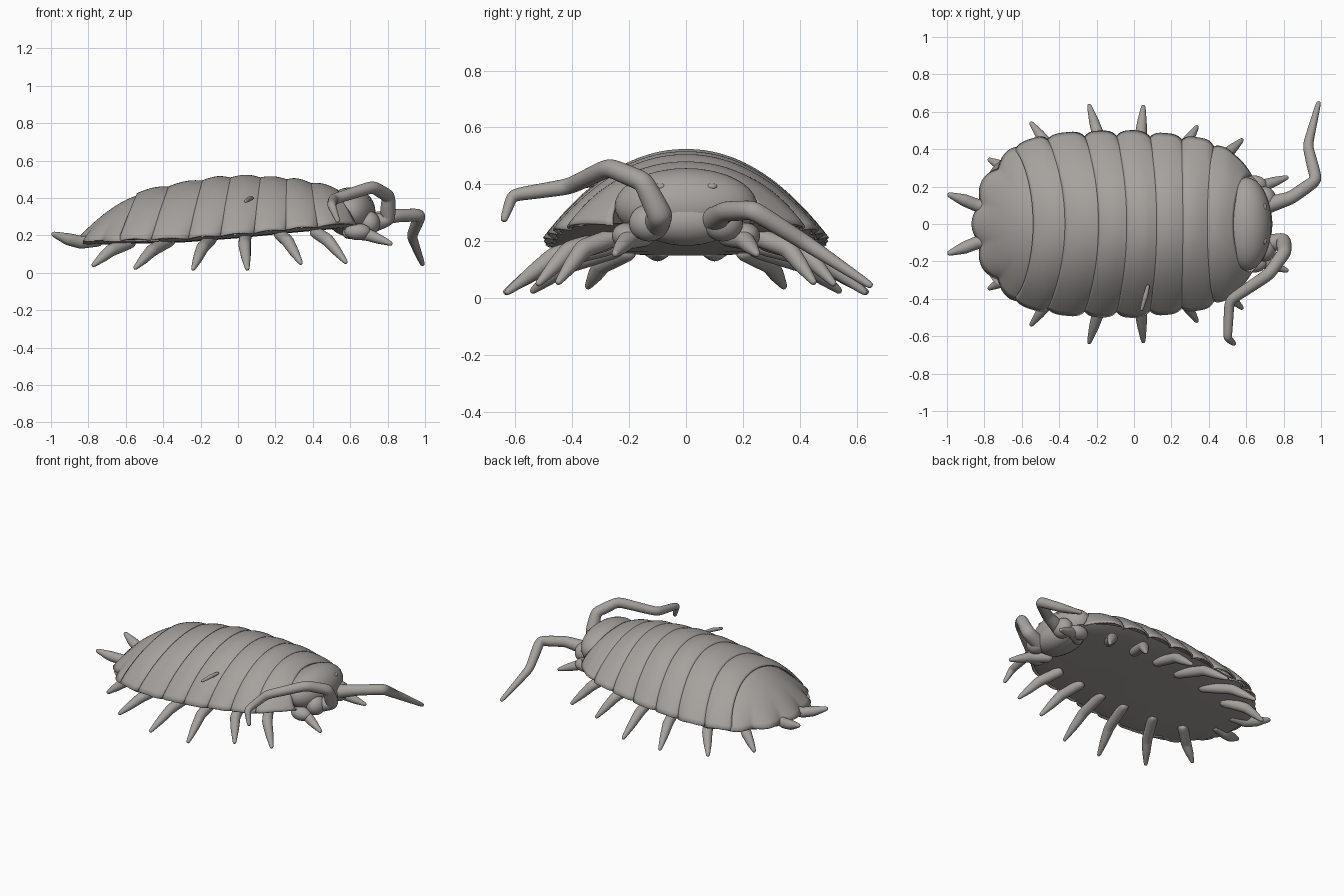
import bpy, bmesh, math
from mathutils import Vector

if "Cube" in bpy.data.objects:
    bpy.data.objects.remove(bpy.data.objects["Cube"])


def material(name, col):
    m = bpy.data.materials.new(name)
    m.diffuse_color = (*col, 1)
    m.use_nodes = True
    m.node_tree.nodes["Principled BSDF"].inputs["Base Color"].default_value = m.diffuse_color
    return m


GREY = material("warm grey", (0.38, 0.36, 0.34))


def finish(bm, name, subsurf=0, thick=0):
    bmesh.ops.recalc_face_normals(bm, faces=bm.faces)
    for f in bm.faces:
        f.smooth = True
    me = bpy.data.meshes.new(name)
    bm.to_mesh(me)
    bm.free()
    ob = bpy.data.objects.new(name, me)
    bpy.context.collection.objects.link(ob)
    me.materials.append(GREY)
    if thick:
        s = ob.modifiers.new("thickness", 'SOLIDIFY')
        s.thickness = thick
        s.offset = 0
    if subsurf:
        ob.modifiers.new("smooth", 'SUBSURF').levels = subsurf
    return ob


def lerp_table(table, x):
    if x <= table[0][0]:
        return table[0][1]
    for (a, va), (b, vb) in zip(table, table[1:]):
        if x <= b:
            return va + (vb - va) * (x - a) / (b - a)
    return table[-1][1]


def half_width(x):
    return lerp_table([(-.87, .05), (-.83, .2), (-.75, .33), (-.65, .42), (-.48, .475), (-.3, .493),
                       (0, .498), (.25, .475), (.4, .45), (.5, .40), (.58, .33), (.66, .24)], x)


def top(x):
    return lerp_table([(-.85, .17), (-.65, .375), (-.56, .418), (-.42, .45), (-.25, .483),
                       (-.1, .505), (.06, .512), (.3, .495), (.45, .465), (.6, .43)], x)


def rim(x):
    return lerp_table([(-.8, .168), (-.3, .18), (0, .203), (.3, .233), (.6, .26)], x)


def grid(name, fn, nu, nv, **kw):
    bm = bmesh.new()
    rows = [[bm.verts.new(fn(i / nu, j / nv)) for j in range(nv + 1)] for i in range(nu + 1)]
    for a, b in zip(rows, rows[1:]):
        for j in range(nv):
            bm.faces.new((a[j], a[j + 1], b[j + 1], b[j]))
    bmesh.ops.remove_doubles(bm, verts=bm.verts, dist=1e-5)
    return finish(bm, name, **kw)


def tube(name, pts, radii, sides=8):
    joints = [Vector(p) for p in pts]
    # extra rings near each joint keep the bends crisp
    pts, rad = [joints[0]], [radii[0]]
    for a, b, ra, rb in zip(joints, joints[1:], radii, radii[1:]):
        for f in (.25, .75, 1):
            pts.append(a.lerp(b, f))
            rad.append(ra + (rb - ra) * f)
    # extra rings round off both ends
    a, b = (pts[0] - pts[1]).normalized(), (pts[-1] - pts[-2]).normalized()
    pts = [pts[0] + a * rad[0] * .5] + pts + [pts[-1] + b * rad[-1] * .5]
    rad = [rad[0] * .6] + rad + [rad[-1] * .5]
    bm, rings, prev = bmesh.new(), [], None
    for i, p in enumerate(pts):
        t = (pts[min(i + 1, len(pts) - 1)] - pts[max(i - 1, 0)]).normalized()
        if prev is None:
            side = t.orthogonal().normalized()
        else:
            side = (prev.rotation_difference(t) @ side).normalized()
        up = t.cross(side)
        prev = t
        rings.append([bm.verts.new(p + (side * math.cos(k * math.tau / sides)
                      + up * math.sin(k * math.tau / sides)) * rad[i] * 1.06) for k in range(sides)])
    for r, q in zip(rings, rings[1:]):
        for k in range(sides):
            bm.faces.new((r[k], r[(k + 1) % sides], q[(k + 1) % sides], q[k]))
    bm.faces.new(rings[0])
    bm.faces.new(rings[-1])
    return finish(bm, name, subsurf=2)


def ball(name, loc, scale):
    bm = bmesh.new()
    bmesh.ops.create_uvsphere(bm, u_segments=32, v_segments=20, radius=1)
    for v in bm.verts:
        v.co = Vector(loc) + Vector(c * s for c, s in zip(v.co, scale))
    return finish(bm, name)


# Overlapping back plates: seam position on the midline and its shift at the rim
seams = [(.53, .10), (.40, .03), (.27, -.01), (.13, -.04),
         (-.03, -.06), (-.18, -.08), (-.36, -.10), (-.53, -.10)]
for n, ((x0, b0), (x1, b1)) in enumerate(zip(seams, seams[1:])):
    def plate(s, v):
        t = v * 2 - 1
        xc = x0 + (x1 - .008 - x0) * s
        x = xc + (b0 + (b1 - b0) * s) * t * t
        w = half_width(x) * (1 - .07 * abs(2 * s - 1) ** 3.5 * abs(t) ** 6)
        bump = .013 * math.sin(math.pi * .92 * s) - .005
        z = rim(x) + (top(xc) - rim(x)) * (1 - abs(t) ** 2.1) + bump
        return (x, t * w, z)
    grid(f"back_plate_{n + 1}", plate, 12, 44, thick=.01)


# Domed tail shield with a toothed rim
def tail(r, v):
    th = math.pi * (.46 + 1.08 * v)
    tooth = 1 - .09 * (1 - abs(math.cos(6 * (th - math.pi)))) * r ** 6
    z = .168 + .254 * (1 - r ** (2.1 - .4 * abs(math.cos(th))))
    return (-.47 + .395 * r * tooth * math.cos(th), .455 * r * tooth * math.sin(th), z)


grid("tail_shield", tail, 16, 96, thick=.01)


# Belly, slightly convex and tucked inside the rim
def belly(s, v):
    x = .66 - 1.49 * s
    t = v * 2 - 1
    return (x, t * half_width(x) * .94, rim(x) - .018 + .022 * t ** 4)


grid("belly", belly, 40, 24)

# Head
ball("head", (.60, 0, .325), (.135, .25, .132))
ball("face", (.65, 0, .27), (.09, .17, .085))

# Antennae, each in its own pose
tube("left_antenna", [(.68, .09, .27), (.84, .14, .305), (.975, .235, .31),
                      (.928, .42, .195), (.987, .648, .045)], [.05, .037, .036, .029, .014])
tube("right_antenna", [(.68, -.11, .25), (.80, -.09, .29), (.805, -.15, .41), (.72, -.27, .46),
                       (.51, -.41, .393), (.50, -.61, .362), (.535, -.64, .275)],
     [.05, .046, .038, .035, .03, .024, .013])

# Parts that come in mirrored pairs
legs = [((.58, .14, .215), (.69, .205, .205), (.82, .25, .155)),
        ((.41, .24, .22), (.48, .36, .175), (.578, .45, .055)),
        ((.22, .26, .21), (.265, .41, .17), (.337, .52, .05)),
        ((.04, .27, .20), (.035, .46, .15), (.05, .63, .02)),
        ((-.14, .26, .185), (-.19, .47, .135), (-.24, .635, .02)),
        ((-.36, .24, .175), (-.46, .42, .12), (-.55, .54, .025)),
        ((-.57, .20, .165), (-.68, .295, .12), (-.775, .345, .04))]
for side, m in (("left", 1), ("right", -1)):
    def mir(p):
        return Vector((p[0], p[1] * m, p[2]))
    for n, (a, k, f) in enumerate(legs):
        a, k, f = mir(a), mir(k), mir(f)
        tube(f"{side}_leg_{n + 1}", [a, k, k.lerp(f, .5), f], [.034, .035, .027, .012])
    tube(f"{side}_tail_prong", [mir(p) for p in ((-.74, .08, .168), (-.84, .10, .163),
         (-.91, .128, .18), (-.99, .157, .208))], [.028, .036, .034, .014])
    ball(f"{side}_antenna_base", mir((.70, .13, .265)), (.06, .07, .065))
    ball(f"{side}_cheek", mir((.64, .21, .22)), (.07, .05, .045))
    ball(f"{side}_eye", mir((.695, .09, .392)), (.015, .02, .012))

# Small spike on the right flank
tube("flank_spike", [(.075, -.33, .40), (.06, -.39, .395), (.04, -.46, .382)], [.010, .014, .009])
